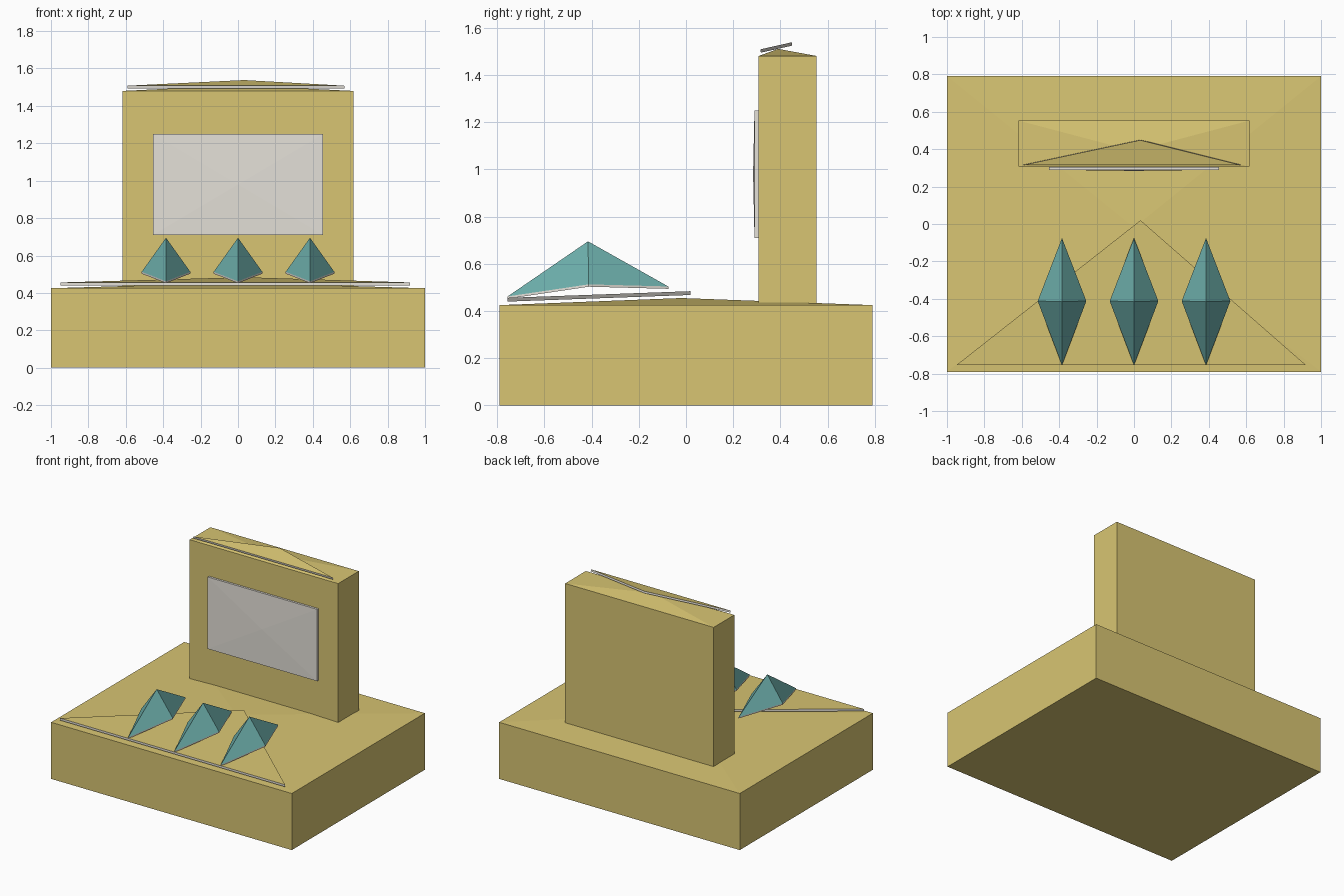
import bpy, bmesh

if "Cube" in bpy.data.objects:
    bpy.data.objects.remove(bpy.data.objects["Cube"])


def material(name, rgb):
    m = bpy.data.materials.new(name)
    m.diffuse_color = (*rgb, 1)
    m.use_nodes = True
    m.node_tree.nodes["Principled BSDF"].inputs["Base Color"].default_value = m.diffuse_color
    return m


GOLD = material("gold", (0.69, 0.56, 0.17))
PALE = material("pale_grey", (0.78, 0.75, 0.69))
TEAL = material("teal", (0.15, 0.42, 0.40))


def prism(name, ring, offset, mats, apex=None, loc=(0, 0, 0)):
    """Loft a ring of points by offset; cap is flat or fanned to an apex.
    mats = (body material, cap material)."""
    bm = bmesh.new()
    low = [bm.verts.new(p) for p in ring]
    top = [bm.verts.new([a + b for a, b in zip(p, offset)]) for p in ring]
    n = len(ring)
    if n == 4 and apex and name.startswith("spike"):
        bm.faces.new((low[0], low[1], low[3]))
        bm.faces.new((low[1], low[2], low[3]))
    else:
        bm.faces.new(low)
    for i in range(n):
        j = (i + 1) % n
        bm.faces.new((low[i], low[j], top[j], top[i]))
    if apex:
        tip = bm.verts.new(apex)
        for i in range(n):
            bm.faces.new((top[i], top[(i + 1) % n], tip)).material_index = 1
    else:
        bm.faces.new(top).material_index = 1
    bmesh.ops.recalc_face_normals(bm, faces=bm.faces)
    me = bpy.data.meshes.new(name)
    bm.to_mesh(me)
    bm.free()
    for m in mats:
        me.materials.append(m)
    ob = bpy.data.objects.new(name, me)
    ob.location = loc
    bpy.context.collection.objects.link(ob)
    return ob


def rect(x, y0, y1, z):
    return [(-x, y0, z), (x, y0, z), (x, y1, z), (-x, y1, z)]


# Base slab and upright block, each with a very shallow peaked top
prism("base", rect(1, -0.79, 0.79, 0), (0, 0, 0.425), (GOLD, GOLD), (0, -0.02, 0.455))
prism("upright_block", rect(0.617, 0.308, 0.553, 0.425), (0, 0, 1.055),
      (GOLD, GOLD), (0, 0.39, 1.51))

# Front panel, slightly domed
prism("front_panel", [(-0.455, 0.306, 0.71), (0.455, 0.306, 0.71),
                      (0.455, 0.306, 1.25), (-0.455, 0.306, 1.25)],
      (0, -0.016, 0), (PALE, PALE), (0, 0.284, 0.98))

# Tilted triangular plates: gold top, pale edges
prism("lower_plate", [(-0.95, -0.755, 0.44), (0.92, -0.755, 0.44), (0.035, 0.02, 0.468)],
      (0, 0, 0.016), (PALE, GOLD))
prism("upper_plate", [(-0.59, 0.317, 1.494), (0.57, 0.317, 1.494), (0.035, 0.45, 1.524)],
      (-0.002, -0.002, 0.014), (PALE, GOLD))

# Three kite-shaped spikes with a thin pale rim underneath
for i, x in enumerate((-0.385, 0, 0.385)):
    prism(f"spike_{i + 1}", [(0, -0.755, 0.452), (0.13, -0.412, 0.503),
                             (0, -0.075, 0.494), (-0.13, -0.412, 0.503)],
          (0, 0, 0.01), (PALE, TEAL), (0, -0.415, 0.695), (x, 0, 0))
